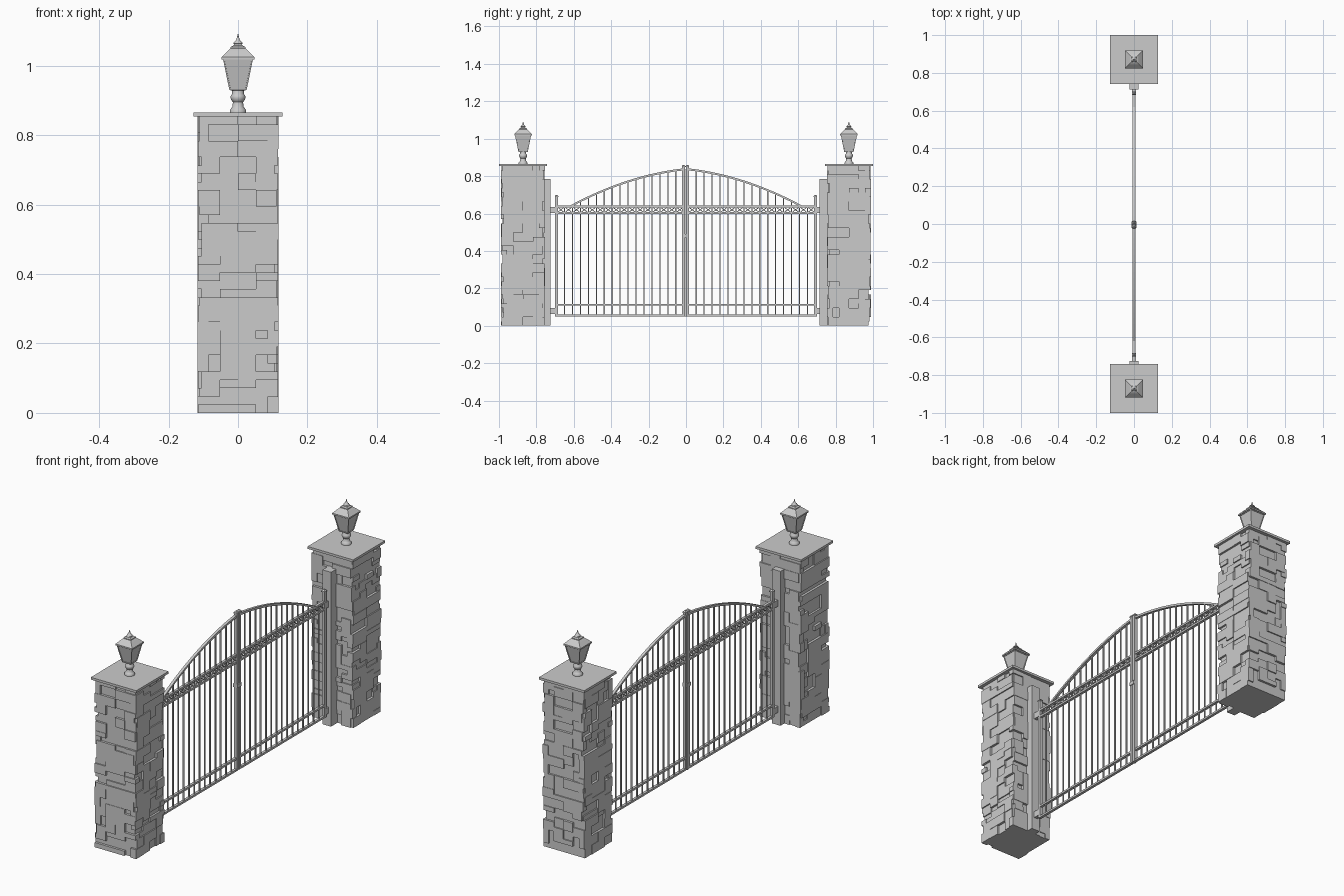
import bpy, bmesh, math, random
from mathutils import Matrix, Vector

if "Cube" in bpy.data.objects:
    bpy.data.objects.remove(bpy.data.objects["Cube"])

random.seed(7)


def finish(bm, name, smooth=False):
    bmesh.ops.recalc_face_normals(bm, faces=bm.faces)
    me = bpy.data.meshes.new(name)
    bm.to_mesh(me)
    bm.free()
    ob = bpy.data.objects.new(name, me)
    bpy.context.collection.objects.link(ob)
    if smooth:
        bpy.context.view_layer.objects.active = ob
        ob.select_set(True)
        bpy.ops.object.shade_smooth_by_angle(angle=math.radians(40))
        ob.select_set(False)
    return ob


def box(bm, lo, hi, M=Matrix()):
    lo, hi = Vector(lo), Vector(hi)
    S = Matrix.Diagonal([*(hi - lo), 1])
    bmesh.ops.create_cube(bm, size=1, matrix=M @ Matrix.Translation((lo + hi) / 2) @ S)


def bar(bm, p, q, w, t):
    """Square bar between two points in the gate plane; p and q are (y, z)."""
    a, b = Vector((0, *p)), Vector((0, *q))
    d = b - a
    R = Matrix.Rotation(math.atan2(d.z, d.y), 4, 'X')
    L = d.length / 2
    box(bm, (-t, -L, -w), (t, L, w), Matrix.Translation((a + b) / 2) @ R)


def lathe(bm, profile, n, y):
    """Rings of n sides; for n = 4 the radius is the half width."""
    k = 1 / math.cos(math.pi / 4) if n == 4 else 1
    rings = []
    for r, z in profile:
        rings.append([bm.verts.new((r * k * math.cos(2 * math.pi * (i + .5) / n),
                                    y + r * k * math.sin(2 * math.pi * (i + .5) / n), z))
                      for i in range(n)])
    bands = [[bm.faces.new((a[i], a[(i + 1) % n], b[(i + 1) % n], b[i])) for i in range(n)]
             for a, b in zip(rings, rings[1:])]
    bm.faces.new(rings[0][::-1])
    bm.faces.new(rings[-1])
    return bands


# Stone pillars: a core covered with staggered blocks of varying relief
COLS, ROWS, TOP, CORE = 4, 36, 0.855, 0.105


def pillar(name, y):
    bm = bmesh.new()
    base = Matrix.Translation((0, y, 0))
    box(bm, (-CORE, -CORE, 0), (CORE, CORE, TOP), base)
    cw, ch = 2 * CORE / COLS, TOP / ROWS
    for side in range(4):
        M = base @ Matrix.Rotation(side * math.pi / 2, 4, 'Z')
        used = set()
        for r in range(ROWS):
            for c in range(COLS):
                if (r, c) in used:
                    continue
                w = random.choice((1, 1, 2, 2))
                h = random.choice((1, 2, 2))
                if c + w > COLS or (r, c + 1) in used:
                    w = 1
                h = min(h, ROWS - r)
                used |= {(r + i, c + j) for i in range(h) for j in range(w)}
                depth = random.choice((0, 0.006, 0.010, 0.012, 0.012))
                if not depth:
                    continue
                x0, x1 = -CORE + c * cw, -CORE + (c + w) * cw
                over = random.choice((0, 0.006, 0.01))
                if c == 0:
                    x0 -= over
                if c + w == COLS:
                    x1 += over
                box(bm, (x0, -CORE - depth, r * ch), (x1, -CORE + 0.02, (r + h) * ch), M)
    finish(bm, name)


for s, tag in ((-1, 'left'), (1, 'right')):
    y = s * 0.871
    pillar('stone_pillar_' + tag, y)

    # Flat capstone
    bm = bmesh.new()
    box(bm, (-0.128, y - 0.129, 0.853), (0.128, y + 0.129, 0.865))
    finish(bm, 'capstone_' + tag)

    # Turned lamp foot
    bm = bmesh.new()
    lathe(bm, [(.024, .864), (.024, .872), (.020, .877), (.016, .882), (.015, .895), (.019, .900),
               (.022, .907), (.021, .914), (.017, .919), (.017, .931)], 20, y)
    finish(bm, 'lamp_foot_' + tag, True)

    # Four-sided lantern with sunken panes
    bm = bmesh.new()
    bands = lathe(bm, [(.018, .928), (.025, .930), (.043, 1.018), (.047, 1.018), (.047, 1.025),
                       (.038, 1.034), (.029, 1.043), (.021, 1.050), (.021, 1.054), (.013, 1.058),
                       (.011, 1.062)], 4, y)
    bmesh.ops.recalc_face_normals(bm, faces=bm.faces)
    bmesh.ops.inset_individual(bm, faces=bands[1], thickness=0.005, depth=0)
    bmesh.ops.inset_individual(bm, faces=bands[1], thickness=0.0002, depth=-0.003)
    finish(bm, 'lantern_' + tag)

    # Finial
    bm = bmesh.new()
    lathe(bm, [(.008, 1.060), (.014, 1.064), (.012, 1.068), (.006, 1.073), (.003, 1.082),
               (.0008, 1.091)], 12, y)
    finish(bm, 'finial_' + tag, True)

    # Gate post against the pillar
    bm = bmesh.new()
    inner = 0.725 if s < 0 else 0.713
    ya, yb = sorted((s * inner, s * 0.77))
    box(bm, (-0.024, ya, 0), (0.024, yb, 0.785))
    finish(bm, 'gate_post_' + tag)

    # Hinges
    bm = bmesh.new()
    for z in (0.08, 0.62):
        ya, yb = sorted((s * 0.69, s * 0.73))
        box(bm, (-0.010, ya, z - 0.016), (0.010, yb, z + 0.016))
    finish(bm, 'hinges_' + tag)

    # Stiles with small pointed tops
    bm = bmesh.new()
    for yc, top in ((s * 0.692, 0.688), (s * 0.010 - 0.003, 0.848)):
        lathe(bm, [(.0078, .05), (.0078, top), (.0095, top), (.0095, top + .006),
                   (.003, top + .012)], 4, yc)
    finish(bm, 'stiles_' + tag)

    # Horizontal rails
    bm = bmesh.new()
    for z in (0.054, 0.112, 0.602, 0.638):
        bar(bm, (s * 0.014, z), (s * 0.690, z), 0.005, 0.007)
    finish(bm, 'rails_' + tag)

    # Arched top rail
    def arch(v):
        t = v / 0.62
        return 0.838 - 0.065 * t - 0.135 * t * t
    bm = bmesh.new()
    N = 20
    rings = []
    for i in range(N + 1):
        v = 0.012 + (0.62 - 0.012) * i / N
        z = arch(v)
        rings.append([bm.verts.new((a, s * v, z + b)) for a, b in
                      ((-.007, -.006), (.007, -.006), (.007, .005), (-.007, .005))])
    for a, b in zip(rings, rings[1:]):
        for i in range(4):
            bm.faces.new((a[i], a[(i + 1) % 4], b[(i + 1) % 4], b[i]))
    bm.faces.new(rings[0])
    bm.faces.new(rings[-1])
    finish(bm, 'arch_rail_' + tag)

    # Vertical bars and lattice band
    bars, lattice = bmesh.new(), bmesh.new()
    step = 0.0425
    for i in range(16):
        v = 0.012 + step * i
        if i:
            top = max(0.638, arch(v))
            bar(bars, (s * v, 0.054), (s * v, top), 0.003, 0.003)
        e = min(v + step, 0.688)
        bar(lattice, (s * v, 0.604), (s * e, 0.636), 0.002, 0.003)
        bar(lattice, (s * v, 0.636), (s * e, 0.604), 0.002, 0.003)
    finish(bars, 'bars_' + tag)
    finish(lattice, 'lattice_' + tag)

# Latch and meeting strip
bm = bmesh.new()
box(bm, (-0.013, -0.020, 0.472), (0.012, 0.012, 0.490))
box(bm, (-0.011, -0.010, 0.05), (-0.006, 0.006, 0.835))
finish(bm, 'latch')
